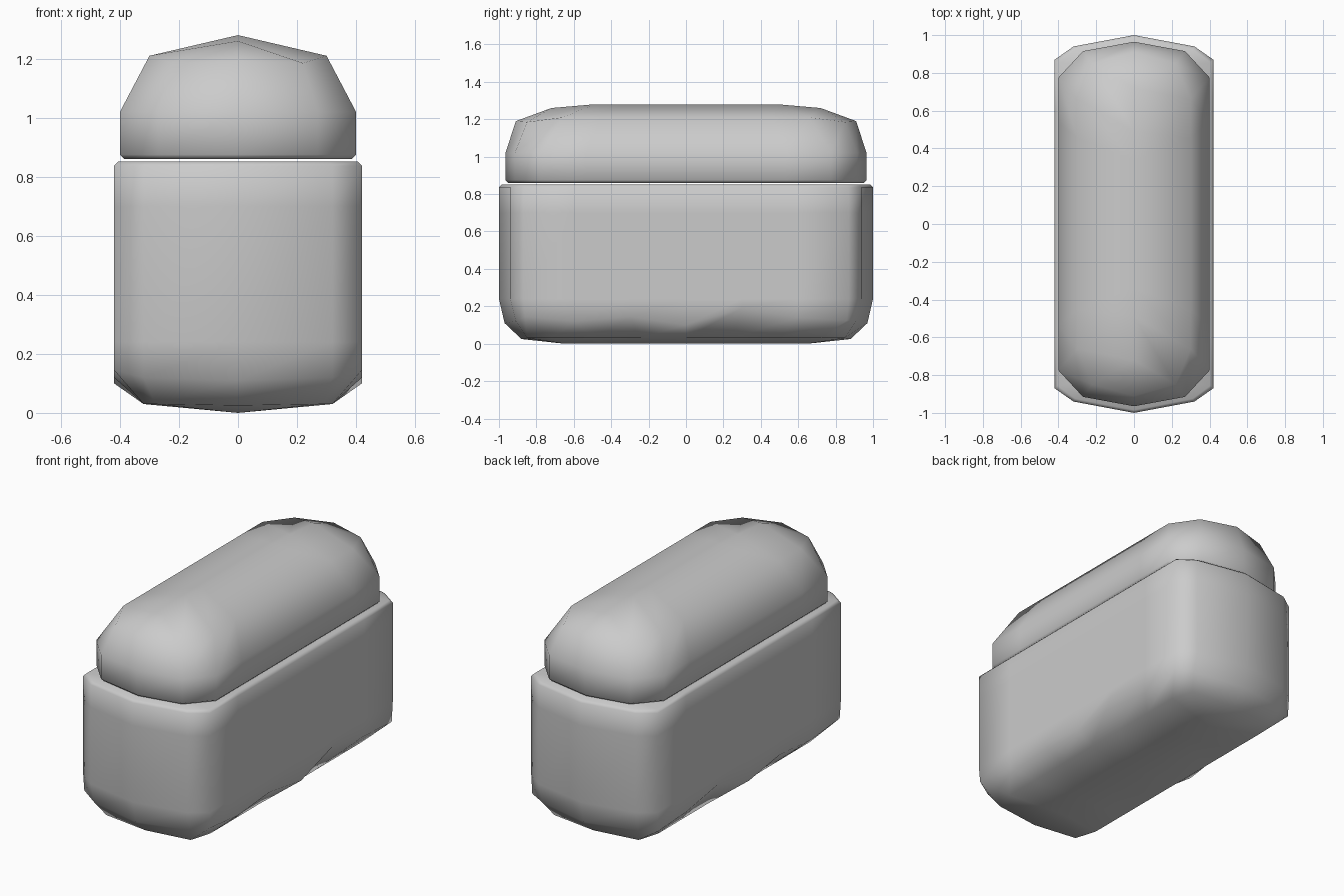
import bpy, bmesh

if "Cube" in bpy.data.objects:
    bpy.data.objects.remove(bpy.data.objects["Cube"])

STEPS = [-1, -0.69, -0.345, 0, 0.345, 0.69, 1]   # stations along the long sides


def ring(side, mid, end, wave=None):
    """Rounded outline. side, mid = (x, y, z) of the corner points, end = (y, z) on the centre line."""
    sx, sy, sz = side
    mx, my, mz = mid
    ey, ez = end
    zs = wave or [sz] * 7
    right = [(sx, sy * t, z) for t, z in zip(STEPS, zs)]
    left = [(-x, y, z) for x, y, z in reversed(right)]
    return ([(0, -ey, ez), (mx, -my, mz)] + right + [(mx, my, mz), (0, ey, ez), (-mx, my, mz)]
            + left + [(-mx, -my, mz)])


def loft(name, rings):
    """Skin the rings; first and last collapse onto the centre line and close the shell."""
    bm = bmesh.new()
    loops = [[bm.verts.new(p) for p in r] for r in rings]
    for a, b in zip(loops, loops[1:]):
        for i in range(len(a)):
            j = (i + 1) % len(a)
            bm.faces.new((a[i], a[j], b[j], b[i]))
    bmesh.ops.remove_doubles(bm, verts=bm.verts, dist=1e-4)
    bmesh.ops.recalc_face_normals(bm, faces=bm.faces)
    for f in bm.faces:
        f.smooth = True
    mesh = bpy.data.meshes.new(name)
    bm.to_mesh(mesh)
    bm.free()
    obj = bpy.data.objects.new(name, mesh)
    bpy.context.collection.objects.link(obj)
    bpy.context.view_layer.objects.active = obj
    obj.select_set(True)
    bpy.ops.object.shade_smooth_by_angle(angle=1.05)
    obj.select_set(False)
    return obj


def flat(sx, sy, mx, my, ey, z):
    return ring((sx, sy, z), (mx, my, z), (ey, z))


# body: worn, uneven lower edge, straight walls and a softened rim
loft("body", [
    ring((0, 0.65, 0.0), (0, 0.65, 0.0), (0.65, 0.0)),
    ring((0.32, 0.72, 0.03), (0.28, 0.85, 0.03), (0.88, 0.025)),
    ring((0.42, 0.86, 0.12), (0.32, 0.91, 0.12), (0.97, 0.11),
         [0.145, 0.12, 0.145, 0.10, 0.19, 0.14, 0.125]),
    flat(0.42, 0.87, 0.32, 0.94, 1.0, 0.24),
    flat(0.42, 0.87, 0.32, 0.94, 1.0, 0.70),
    flat(0.42, 0.87, 0.32, 0.94, 1.0, 0.837),
    flat(0.405, 0.855, 0.31, 0.925, 0.985, 0.852),
    flat(0, 0.8, 0, 0.8, 0.8, 0.852),
])

# lid: short upright band, sloping shoulders and a long roof ridge
loft("lid", [
    flat(0, 0.7, 0, 0.7, 0.7, 0.86),
    flat(0.385, 0.76, 0.26, 0.90, 0.95, 0.86),
    flat(0.40, 0.775, 0.27, 0.915, 0.965, 0.875),
    flat(0.40, 0.775, 0.27, 0.915, 0.965, 1.02),
    ring((0.30, 0.66, 1.21), (0.22, 0.85, 1.185), (0.91, 1.19)),
    ring((0, 0.49, 1.28), (0, 0.72, 1.26), (0.72, 1.26)),
])
